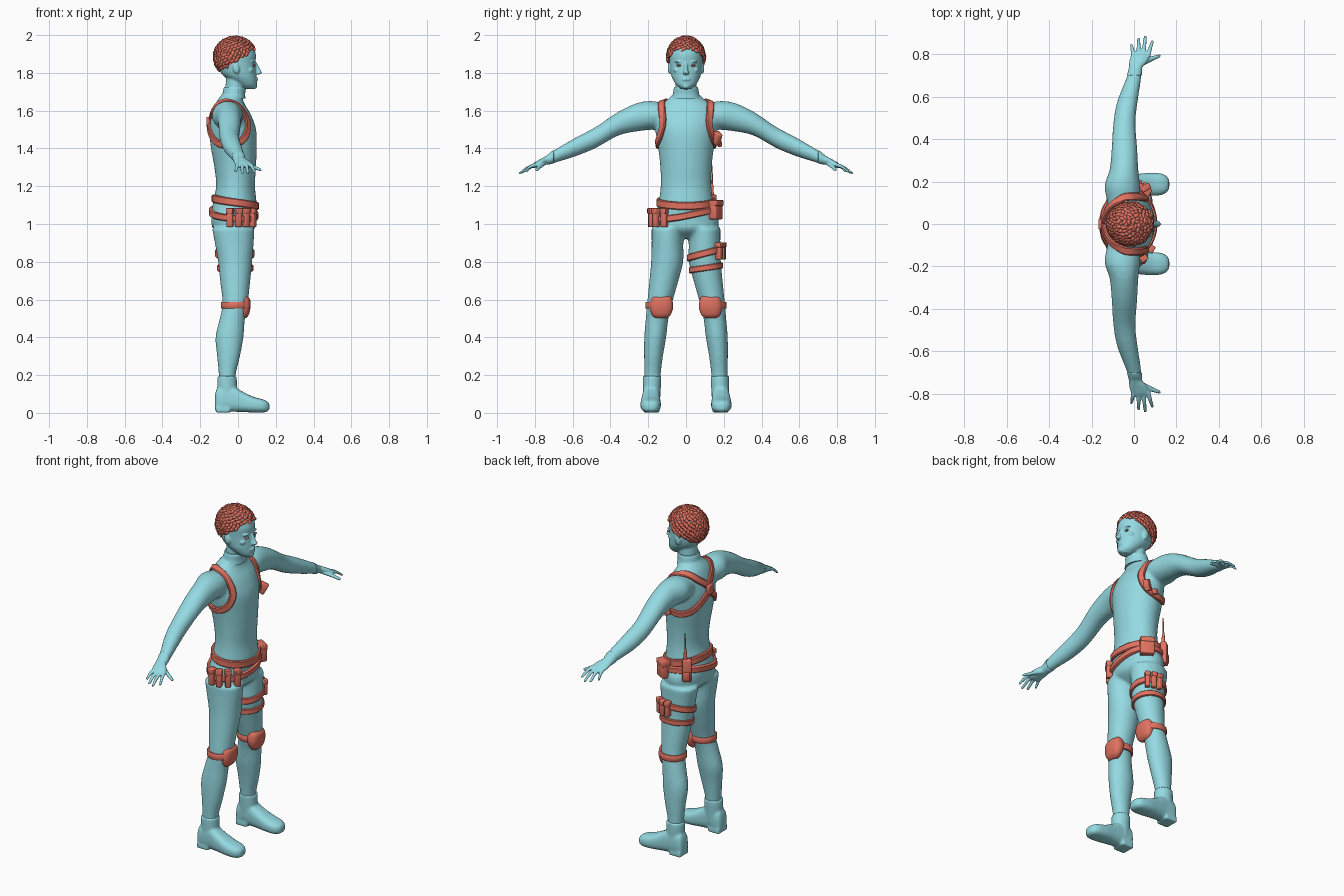
import bpy, bmesh, math, random
from mathutils import Vector, Matrix
from mathutils.bvhtree import BVHTree

if "Cube" in bpy.data.objects:
    bpy.data.objects.remove(bpy.data.objects["Cube"])

random.seed(4)

def material(name, rgb):
    m = bpy.data.materials.new(name)
    m.diffuse_color = (*rgb, 1)
    m.use_nodes = True
    m.node_tree.nodes["Principled BSDF"].inputs["Base Color"].default_value = m.diffuse_color
    return m

SUIT = material("suit_blue", (0.30, 0.70, 0.76))
GEAR = material("gear_red", (0.75, 0.17, 0.12))

def spline(pts, n, closed=False):
    """Catmull-Rom through tuples of any length."""
    k, out = len(pts), []
    get = (lambda i: pts[i % k]) if closed else (lambda i: pts[min(max(i, 0), k - 1)])
    for i in range(k if closed else k - 1):
        for j in range(n):
            t = j / n
            out.append([0.5 * (2 * b + (c - a) * t + (2 * a - 5 * b + 4 * c - d) * t * t
                               + (3 * b - a - 3 * c + d) * t ** 3)
                        for a, b, c, d in zip(get(i - 1), get(i), get(i + 1), get(i + 2))])
    return out if closed else out + [list(pts[-1])]

def skin(bm, rings, closed=False):
    vs = [[bm.verts.new(p) for p in r] for r in rings]
    n = len(vs[0])
    for a, b in zip(vs, vs[1:] + vs[:1] if closed else vs[1:]):
        for i in range(n):
            bm.faces.new((a[i], a[(i + 1) % n], b[(i + 1) % n], b[i]))
    if not closed:
        bm.faces.new(vs[0])
        bm.faces.new(vs[-1])

def loft(bm, rings, axis, s=1, power=1.0, n=28, sub=5):
    """Rings are (x, y, z, radius_a, radius_b) across the given axis; s mirrors y."""
    out = []
    for x, y, z, ra, rb in spline(rings, sub):
        ring = []
        for i in range(n):
            t = 2 * math.pi * i / n
            a, b = (math.copysign(abs(f) ** power, f) for f in (math.cos(t), math.sin(t)))
            a, b = a * ra, b * rb
            o = {"z": (a, b, 0), "y": (a, 0, b), "x": (0, a, b)}[axis]
            ring.append((x + o[0], s * (y + o[1]), z + o[2]))
        out.append(ring)
    skin(bm, out)

def ball(bm, c, r, rot=Matrix()):
    bmesh.ops.create_uvsphere(bm, u_segments=20, v_segments=12, radius=1,
                              matrix=Matrix.Translation(c) @ rot @ Matrix.Diagonal((*r, 1)))

def box(bm, c, size, yaw=0, tilt=0, bevel=0.006):
    m = (Matrix.Translation(c) @ Matrix.Rotation(yaw, 4, "Z") @ Matrix.Rotation(tilt, 4, "Y")
         @ Matrix.Diagonal((*size, 1)))
    vs = bmesh.ops.create_cube(bm, size=1, matrix=m)["verts"]
    es = list({e for v in vs for e in v.link_edges})
    bmesh.ops.bevel(bm, geom=es, offset=bevel, segments=2, profile=0.5, affect="EDGES")

def finish(bm, name, mat, voxel=0, relax=0, angle=50):
    bmesh.ops.recalc_face_normals(bm, faces=bm.faces[:])
    me = bpy.data.meshes.new(name)
    bm.to_mesh(me)
    bm.free()
    ob = bpy.data.objects.new(name, me)
    bpy.context.collection.objects.link(ob)
    if voxel:
        r = ob.modifiers.new("fuse", "REMESH")
        r.mode, r.voxel_size = "VOXEL", voxel
        sm = ob.modifiers.new("relax", "SMOOTH")
        sm.factor, sm.iterations = 0.5, relax
        dg = bpy.context.evaluated_depsgraph_get()
        me = bpy.data.meshes.new_from_object(ob.evaluated_get(dg))
        ob.modifiers.clear()
        ob.data = me
        me.name = name
    me.materials.clear()
    me.materials.append(mat)
    me.shade_smooth()
    me.set_sharp_from_angle(angle=math.radians(angle))
    return ob

# Body suit: torso, neck, arms and legs fused into one skin
bm = bmesh.new()
loft(bm, [(-.02, 0, .925, .05, .05), (-.022, 0, .97, .108, .155), (-.025, 0, 1.03, .117, .174),
          (-.018, 0, 1.1, .117, .148), (-.013, 0, 1.2, .103, .134), (-.015, 0, 1.3, .11, .136),
          (-.022, 0, 1.4, .121, .147), (-.028, 0, 1.5, .124, .163), (-.035, 0, 1.58, .103, .165),
          (-.042, 0, 1.63, .08, .14), (-.04, 0, 1.66, .066, .098), (-.025, 0, 1.69, .057, .067),
          (-.018, 0, 1.715, .055, .062)], "z", n=40)
for s in (1, -1):
    loft(bm, [(-.05, .10, 1.57, .075, .065), (-.055, .18, 1.575, .083, .076),
              (-.047, .26, 1.565, .067, .075), (-.045, .36, 1.53, .06, .063),
              (-.045, .48, 1.457, .052, .056), (-.03, .58, 1.41, .048, .05),
              (-.003, .68, 1.365, .036, .037), (.005, .725, 1.345, .03, .03)], "y", s)
    loft(bm, [(-.025, .095, .98, .113, .088), (-.02, .098, .9, .103, .084), (-.015, .1, .8, .09, .085),
              (-.015, .117, .7, .08, .077), (-.015, .14, .58, .067, .066), (-.03, .153, .5, .067, .06),
              (-.045, .163, .4, .074, .058), (-.05, .172, .3, .061, .05), (-.057, .177, .2, .045, .043),
              (-.055, .18, .12, .043, .043)], "z", s)
body = finish(bm, "body_suit", SUIT, .009, 6)
bvh = BVHTree.FromPolygons([v.co for v in body.data.vertices], [p.vertices for p in body.data.polygons])

# Head with neck, nose, lips, brow and ears
bm = bmesh.new()
loft(bm, [(.055, 0, 1.714, .03, .025), (.046, 0, 1.735, .053, .05), (.02, 0, 1.77, .079, .072),
          (.003, 0, 1.8, .094, .081), (-.008, 0, 1.85, .101, .087), (-.01, 0, 1.9, .104, .089),
          (-.012, 0, 1.95, .086, .078), (-.012, 0, 1.98, .05, .045)], "z", n=36)
loft(bm, [(-.02, 0, 1.68, .05, .057), (-.015, 0, 1.73, .051, .055), (-.012, 0, 1.79, .05, .055)], "z")
loft(bm, [(.103, 0, 1.792, .012, .014), (.108, 0, 1.8, .019, .015), (.102, 0, 1.822, .014, .009),
          (.092, 0, 1.852, .009, .009)], "z")
ball(bm, (.096, 0, 1.763), (.012, .024, .005))
ball(bm, (.095, 0, 1.77), (.013, .022, .004))
ball(bm, (.088, 0, 1.73), (.014, .02, .014))
for s in (1, -1):
    ball(bm, (.078, s * .036, 1.858), (.014, .024, .006))
    ball(bm, (.062, s * .05, 1.815), (.02, .018, .014))
    ball(bm, (-.01, s * .088, 1.825), (.018, .009, .03), Matrix.Rotation(-.2, 4, "Y"))
finish(bm, "head", SUIT, .0045, 3)

# Turtleneck collar
bm = bmesh.new()
loft(bm, [(-.024, 0, 1.665, .063, .078), (-.022, 0, 1.69, .06, .069), (-.018, 0, 1.715, .059, .065),
          (-.017, 0, 1.726, .055, .061)], "z")
finish(bm, "neck_collar", SUIT)

for s, side in ((1, "left"), (-1, "right")):
    # Gloved hand
    bm = bmesh.new()
    loft(bm, [(.002, .70, 1.356, .036, .036), (.005, .72, 1.347, .033, .031), (.008, .738, 1.338, .032, .024),
              (.02, .765, 1.327, .042, .02), (.03, .795, 1.314, .044, .016), (.032, .812, 1.306, .04, .012)],
         "y", s)
    for x0, x1, y1, z1 in ((-.002, -.012, .848, 1.28), (.021, .022, .876, 1.272),
                           (.044, .053, .885, 1.27), (.066, .086, .864, 1.278)):
        mid = ((x0 + x1) / 2, (.79 + y1) / 2, (1.318 + z1) / 2 + .004)
        loft(bm, [(x0, .79, 1.316, .011, .011), (*mid, .0095, .0095), (x1, y1 - .006, z1, .0075, .007),
                  (x1, y1, z1 - .002, .003, .003)], "y", s, n=12)
    loft(bm, [(.02, .752, 1.325, .018, .014), (.06, .768, 1.312, .015, .012), (.095, .782, 1.297, .011, .01),
              (.119, .79, 1.287, .008, .008), (.125, .792, 1.285, .003, .003)], "x", s, n=12)
    finish(bm, side + "_hand", SUIT, .004, 2)

    # Boot
    bm = bmesh.new()
    loft(bm, [(-.122, .183, .055, .025, .035), (-.105, .183, .07, .042, .068), (-.04, .184, .078, .046, .072),
              (.02, .186, .06, .05, .055), (.08, .187, .044, .054, .042), (.13, .187, .037, .05, .035),
              (.155, .187, .034, .036, .027), (.166, .187, .033, .018, .015)], "x", s, .75)
    loft(bm, [(-.06, .182, .06, .05, .045), (-.058, .181, .12, .052, .047), (-.058, .18, .17, .052, .049),
              (-.057, .18, .195, .05, .049)], "z", s)
    box(bm, (-.08, s * .183, .02), (.075, .085, .036))
    finish(bm, side + "_boot", SUIT, .006, 3)

    # Eye
    bm = bmesh.new()
    ball(bm, (.083, s * .036, 1.839), (.009, .016, .006), Matrix.Rotation(-s * .35, 4, "Z"))
    finish(bm, side + "_eye", GEAR)

def ribbon(name, path, width, thick):
    """Closed strap through (point, outward normal) pairs."""
    bm, rings, k = bmesh.new(), [], len(path)
    for i, (p, n) in enumerate(path):
        t = (path[(i + 1) % k][0] - path[i - 1][0]).normalized()
        w = n.cross(t).normalized() * width / 2
        rings.append([p + w * a + n * b for a, b in ((-1, -.006), (-1, thick * .6), (-.75, thick),
                      (.75, thick), (1, thick * .6), (1, -.006))])
    skin(bm, rings, True)
    return finish(bm, name, GEAR, angle=40)

def hoop(name, cx, cy, z, kx, ky, width, thick, n=56):
    """Strap around a limb, tilted by slopes kx and ky, fitted to the body."""
    path = []
    for i in range(n):
        d = Vector((math.cos(2 * math.pi * i / n), math.sin(2 * math.pi * i / n), 0))
        o = Vector((cx, cy, z + .1 * (kx * d.x + ky * d.y)))
        hit = bvh.ray_cast(o, Vector((d.x, d.y, kx * d.x * .0)))[0]
        path.append((hit if hit else o + d * .1, d))
    return ribbon(name, path, width, thick)

# Belts and leg straps
hoop("waist_belt", -.018, 0, 1.115, -.2, 0, .042, .012)
hoop("slung_belt", -.02, 0, 1.055, -.12, .25, .036, .014)
hoop("upper_thigh_strap", -.016, .1, .845, 0, .25, .036, .01)
hoop("lower_thigh_strap", -.015, .107, .768, 0, .13, .032, .01)

# Shoulder harness: one loop round each shoulder, crossing at the back
for s, side in ((1, "left"), (-1, "right")):
    loop = [(-.16, -.005, 1.545), (-.14, .07, 1.615), (-.06, .125, 1.665), (.03, .13, 1.61),
            (.08, .145, 1.53), (.045, .165, 1.45), (-.04, .172, 1.415), (-.12, .12, 1.43), (-.155, .05, 1.49)]
    path = []
    for p in spline(loop, 7, True):
        hit, nor, *_ = bvh.find_nearest(Vector((p[0], s * p[1], p[2])))
        path.append((hit, nor))
    k = len(path)
    path = [(sum((path[(i + j) % k][0] for j in (-1, 0, 1)), Vector()) / 3,
             sum((path[(i + j) % k][1] for j in (-2, -1, 0, 1, 2)), Vector()).normalized()) for i in range(k)]
    ribbon(side + "_shoulder_strap", path, .038, .013)

    # Knee pad and its strap
    hoop(side + "_knee_strap", -.016, s * .14, .57, 0, 0, .036, .009)
    bm = bmesh.new()
    loft(bm, [(.03, .132, .502, .012, .03), (.032, .131, .52, .025, .05), (.03, .13, .56, .036, .062),
              (.03, .129, .6, .034, .056), (.028, .128, .62, .018, .042)], "z", s, .8)
    finish(bm, side + "_knee_pad", GEAR)

bm = bmesh.new()
box(bm, (-.158, 0, 1.54), (.02, .05, .055))
finish(bm, "harness_back_plate", GEAR)
bm = bmesh.new()
box(bm, (.045, .165, 1.455), (.05, .03, .065), .5, .5)
box(bm, (.0, .178, 1.425), (.035, .022, .03), .1, .3)
finish(bm, "harness_pouch", GEAR)

def pouches(name, xs, s, z, size):
    """Row of upright pouches with lids, set on the side of the body."""
    bm = bmesh.new()
    for x in xs:
        hit, nor, *_ = bvh.ray_cast(Vector((x, s * .4, z)), Vector((0, -s, 0)))
        c = hit + Vector((nor.x, nor.y, 0)).normalized() * size[1] * .42
        yaw = math.atan2(nor.y, nor.x) - s * math.pi / 2
        box(bm, c, size, yaw)
        box(bm, c + Vector((0, 0, size[2] * .36)), (size[0] + .004, size[1] + .006, size[2] * .3), yaw, 0, .004)
    finish(bm, name, GEAR)

pouches("right_hip_pouches", (-.04, -.002, .035, .066), -1, 1.033, (.032, .032, .1))
pouches("thigh_pouches", (-.015, .015, .043), 1, .857, (.027, .032, .09))
pouches("left_hip_pouch", (.03,), 1, 1.075, (.075, .045, .1))

# Radio with antenna
bm = bmesh.new()
box(bm, (-.1, .135, 1.09), (.05, .036, .13), .6)
box(bm, (-.107, .147, 1.06), (.036, .02, .05), .6, 0, .004)
loft(bm, [(-.092, .137, 1.15, .011, .011), (-.092, .138, 1.2, .008, .008), (-.092, .138, 1.22, .005, .005),
          (-.09, .138, 1.31, .003, .003)], "z", n=10)
finish(bm, "radio", GEAR)

# Hair: cap cut along the hairline, covered in short locks
bm = bmesh.new()
HC, HR = Vector((-.015, 0, 1.883)), Vector((.111, .099, .108))
ball(bm, HC, HR * .97)
cut = bmesh.ops.bisect_plane(bm, geom=bm.verts[:] + bm.edges[:] + bm.faces[:], plane_co=(0, 0, 1.868),
                             plane_no=(-.62, 0, 1), clear_inner=True)
bmesh.ops.holes_fill(bm, edges=[e for e in bm.edges if e.is_boundary], sides=0)
for i in range(420):
    h = 1 - 2 * (i + .5) / 420
    r, a = math.sqrt(1 - h * h), i * 2.39996
    u = Vector((r * math.cos(a), r * math.sin(a), h))
    p = HC + u * HR
    if p.z < 1.872 + .62 * p.x:
        continue
    flow = Vector((-.5 + random.uniform(-.5, .5), random.uniform(-.6, .6), -.5))
    t = (flow - u * flow.dot(u)).normalized()
    t = (t + u * random.uniform(-.05, .25)).normalized()
    b = u.cross(t).normalized()
    rot = Matrix((t, b, t.cross(b))).transposed().to_4x4()
    size = (random.uniform(.016, .024), random.uniform(.008, .012), random.uniform(.006, .01), 1)
    bmesh.ops.create_icosphere(bm, subdivisions=1, radius=1,
                               matrix=Matrix.Translation(p) @ rot @ Matrix.Diagonal(size))
finish(bm, "hair", GEAR, angle=60)
